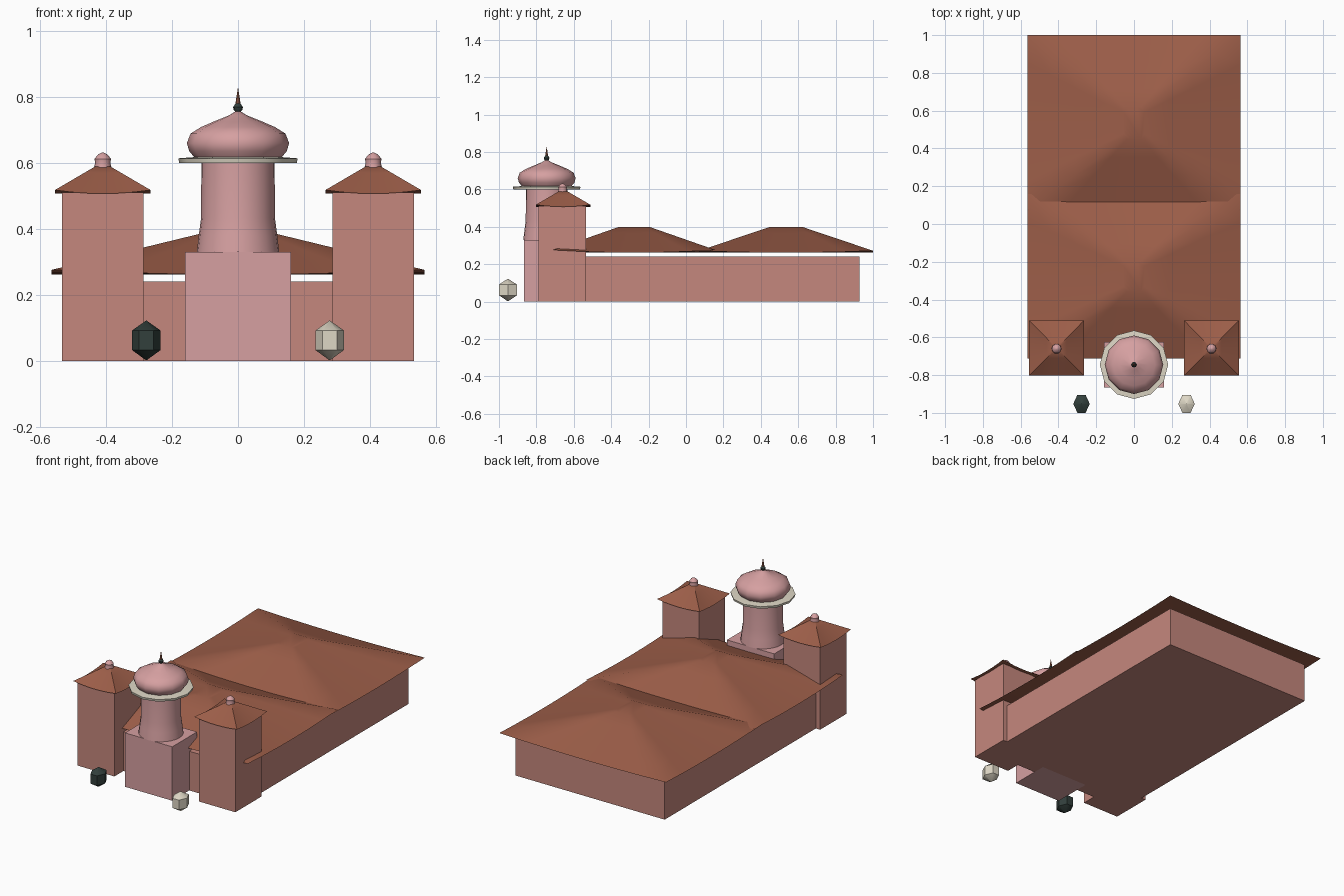
import bpy, bmesh, math
from mathutils import Vector

if "Cube" in bpy.data.objects:
    bpy.data.objects.remove(bpy.data.objects["Cube"])


def material(name, rgb):
    m = bpy.data.materials.new(name)
    m.diffuse_color = (*rgb, 1)
    m.use_nodes = True
    m.node_tree.nodes["Principled BSDF"].inputs["Base Color"].default_value = m.diffuse_color
    return m


BRICK = material("brick_red", (0.56, 0.245, 0.205))
PINK = material("dusty_pink", (0.67, 0.35, 0.355))
ROOF = material("rust_roof", (0.33, 0.11, 0.065))
CREAM = material("cream_stone", (0.73, 0.68, 0.56))
DARK = material("dark_slate", (0.032, 0.05, 0.045))


def finish(bm, name, mat, smooth=True):
    bmesh.ops.recalc_face_normals(bm, faces=bm.faces)
    me = bpy.data.meshes.new(name)
    bm.to_mesh(me)
    bm.free()
    me.materials.append(mat)
    if smooth:
        me.shade_smooth()
        me.set_sharp_from_angle(angle=math.radians(40))
    ob = bpy.data.objects.new(name, me)
    bpy.context.collection.objects.link(ob)
    return ob


def box(name, lo, hi, mat):
    bm = bmesh.new()
    bmesh.ops.create_cube(bm, size=1)
    for v in bm.verts:
        v.co = Vector(h if c > 0 else l for c, l, h in zip(v.co, lo, hi))
    return finish(bm, name, mat, False)


def bridge(bm, a, b):
    n = len(a)
    for i in range(n):
        j = (i + 1) % n
        bm.faces.new((a[i], a[j], b[j], b[i]))


def lathe(name, profile, centre, sides, mat, sx=1, sy=1):
    """Turn a (radius, z) profile about the vertical through centre."""
    bm = bmesh.new()
    rings = []
    for r, z in profile:
        ring = []
        for i in range(sides):
            a = 2 * math.pi * i / sides
            ring.append(bm.verts.new((centre[0] + sx * r * math.cos(a),
                                      centre[1] + sy * r * math.sin(a), z)))
        rings.append(ring)
    for a, b in zip(rings, rings[1:]):
        bridge(bm, a, b)
    bm.faces.new(rings[0])
    bm.faces.new(rings[-1])
    return finish(bm, name, mat)


def hip_roof(name, cx, cy, half, top, z0, z1, lift, seg=6, rows=4):
    """Hipped roof whose eaves curve up at the corners."""
    bm = bmesh.new()
    corners = [(-1, -1), (1, -1), (1, 1), (-1, 1)]
    loops = []
    for k in range(rows + 1):
        t = k / rows
        hx = half[0] + (top[0] - half[0]) * t
        hy = half[1] + (top[1] - half[1]) * t
        loop = []
        for c in range(4):
            p, q = corners[c], corners[(c + 1) % 4]
            for i in range(seg):
                s = i / seg
                x = p[0] + (q[0] - p[0]) * s
                y = p[1] + (q[1] - p[1]) * s
                z = z0 + (z1 - z0) * t + lift * (1 - t) * (2 * s - 1) ** 2
                loop.append(bm.verts.new((cx + x * hx, cy + y * hy, z)))
        loops.append(loop)
    for a, b in zip(loops, loops[1:]):
        bridge(bm, a, b)
    bm.faces.new(loops[-1])
    # soffit
    mid = bm.verts.new((cx, cy, z0))
    n = len(loops[0])
    for i in range(n):
        bm.faces.new((mid, loops[0][(i + 1) % n], loops[0][i]))
    return finish(bm, name, ROOF)


# long hall with two hipped roofs, one overlapping the other
box("hall_walls", (-0.505, -0.70, 0), (0.505, 0.927, 0.24), BRICK)
hip_roof("front_hall_roof", 0, -0.277, (0.565, 0.435), (0.055, 0.08), 0.262, 0.40, 0.014)
hip_roof("rear_hall_roof", 0, 0.535, (0.565, 0.465), (0.055, 0.085), 0.262, 0.40, 0.010)

# square corner towers and the guardian stones in front
for side, sx in (("left", -1), ("right", 1)):
    x, y = sx * 0.41, -0.66
    box(side + "_tower", (x - 0.124, y - 0.128, 0), (x + 0.124, y + 0.125, 0.51), BRICK)
    hip_roof(side + "_tower_roof", x, y + 0.003, (0.145, 0.146), (0.022, 0.022),
             0.507, 0.59, 0.011)
    lathe(side + "_tower_finial",
          [(0.027, 0.585), (0.023, 0.60), (0.025, 0.612), (0.015, 0.625), (0.002, 0.632)],
          (x, y), 10, PINK)
    lathe(side + "_guardian_stone",
          [(0.001, 0.002), (0.0435, 0.033), (0.0435, 0.092), (0.001, 0.122)],
          (sx * 0.278, -0.952), 6, DARK if sx < 0 else CREAM, 1, 1.26)

# central tower
C = (0, -0.745)
box("gate_block", (-0.16, -0.865, 0), (0.16, -0.625, 0.33), PINK)
lathe("round_tower", [(0.125, 0.33), (0.119, 0.38), (0.112, 0.433), (0.111, 0.605)], C, 24, PINK)
lathe("balcony_ring", [(0.11, 0.60), (0.178, 0.60), (0.181, 0.614), (0.13, 0.618)], C, 12, CREAM)
lathe("onion_dome", [(0.128, 0.612), (0.148, 0.636), (0.155, 0.66), (0.144, 0.689),
                     (0.112, 0.709), (0.075, 0.725), (0.028, 0.744), (0.005, 0.758)],
      C, 12, PINK)
lathe("dome_ball", [(0.005, 0.752), (0.013, 0.76), (0.015, 0.769), (0.008, 0.78),
                    (0.002, 0.783)], C, 8, DARK)
lathe("dome_spike", [(0.008, 0.779), (0.0005, 0.827)], C, 8, ROOF)
